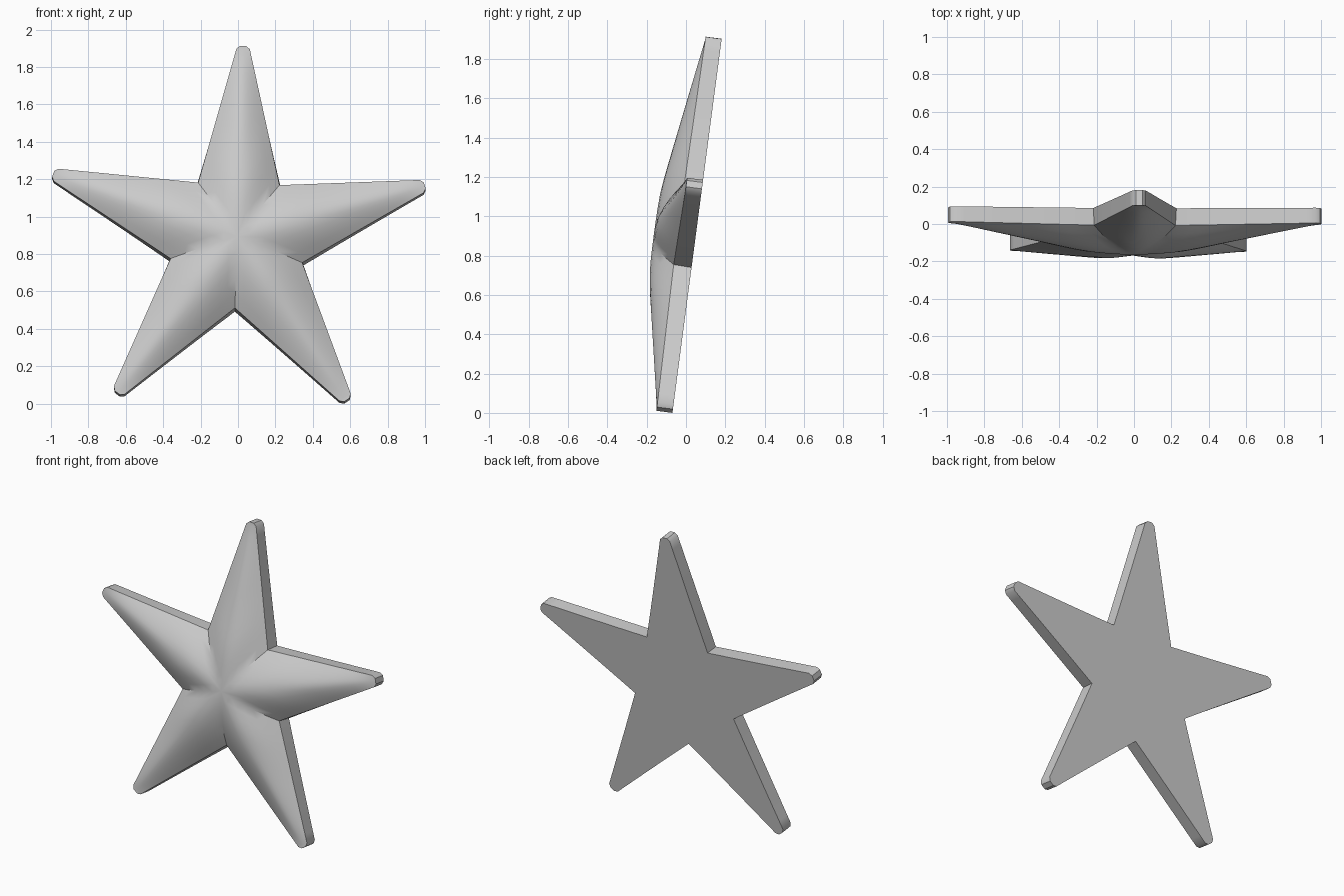
import bpy, bmesh
from math import radians
from mathutils import Matrix, Vector

old = bpy.data.objects.get("Cube")
if old:
    bpy.data.objects.remove(old)

TILT, TURN = radians(7.5), radians(-1.8)
DOME, RIM, VALLEY_RIM = 0.212, 0.082, 0.092
VALLEY_R, TIP_R, SHOULDER = 0.37, 1.028, 0.22
TIP_HALF, ROWS, HALF_COLS = 0.036, 14, 5

mat = bpy.data.materials.new("pale grey")
mat.use_nodes = True
grey = (0.6, 0.6, 0.6, 1)
mat.diffuse_color = grey
mat.node_tree.nodes["Principled BSDF"].inputs["Base Color"].default_value = grey


def ridge_height(r):
    """Flat dome in the middle, then a straight slope with a soft shoulder."""
    slope = (DOME - RIM) / (TIP_R - SHOULDER)
    d = (r - SHOULDER) * slope
    soft = 0.012
    return DOME - 0.5 * (d + (d * d + soft * soft) ** 0.5) + soft * 0.1


def arm_point(t, u):
    """Point on an upright arm: t runs centre to tip, u runs edge to edge."""
    side = 1 if u > 0 else -1
    valley = Matrix.Rotation(-side * radians(36), 2) @ Vector((0, VALLEY_R))
    edge = valley.lerp(Vector((side * TIP_HALF, TIP_R)), t)
    ridge = Vector((0, TIP_R * t))
    flat = ridge.lerp(edge, abs(u))
    rim = VALLEY_RIM + (RIM - VALLEY_RIM) * t
    power = 1.8 - 0.4 * min(1, t * 2)
    h = rim + (max(ridge_height(ridge.y), rim) - rim) * (1 - abs(u) ** power)
    return Vector((flat.x, flat.y, h))


bm = bmesh.new()

# Front surface: five ridged arms meeting in a dome
for k in range(5):
    spin = Matrix.Rotation(TURN - k * radians(72), 4, 'Z')
    cols = [c / HALF_COLS for c in range(-HALF_COLS, HALF_COLS + 1)]
    grid = [[bm.verts.new(spin @ arm_point(r / ROWS, u)) for u in cols]
            for r in range(ROWS + 1)]
    for a, b in zip(grid, grid[1:]):
        for i in range(len(cols) - 1):
            bm.faces.new((a[i], a[i + 1], b[i + 1], b[i]))
    # Blunt tip
    cap = [bm.verts.new(spin @ Vector((x, TIP_R + 0.017, RIM))) for x in (0.017, -0.017)]
    bm.faces.new(grid[-1] + cap)
bmesh.ops.remove_doubles(bm, verts=bm.verts, dist=0.0005)

# Side walls with a slight flare at the valleys, closed by a flat back
border = [e for e in bm.edges if e.is_boundary]
walls = bmesh.ops.extrude_edge_only(bm, edges=border)["geom"]
for v in (g for g in walls if isinstance(g, bmesh.types.BMVert)):
    r = v.co.xy.length
    flare = 1 + 0.012 * (TIP_R - min(r, TIP_R)) / r
    v.co = (v.co.x * flare, v.co.y * flare, 0)
bmesh.ops.contextual_create(bm, geom=[e for e in bm.edges if e.is_boundary])
bmesh.ops.recalc_face_normals(bm, faces=bm.faces)

# Stand it up, leaning back, on the ground
bm.transform(Matrix.Translation((-0.005, 0.045, 0)) @ Matrix.Rotation(radians(90) - TILT, 4, 'X'))
low = min(v.co.z for v in bm.verts)
bm.transform(Matrix.Translation((0, 0, -low)))

mesh = bpy.data.meshes.new("star")
bm.to_mesh(mesh)
bm.free()
mesh.materials.append(mat)
star = bpy.data.objects.new("star", mesh)
bpy.context.collection.objects.link(star)
bpy.context.view_layer.objects.active = star
star.select_set(True)
bpy.ops.object.shade_smooth_by_angle(angle=radians(38))
